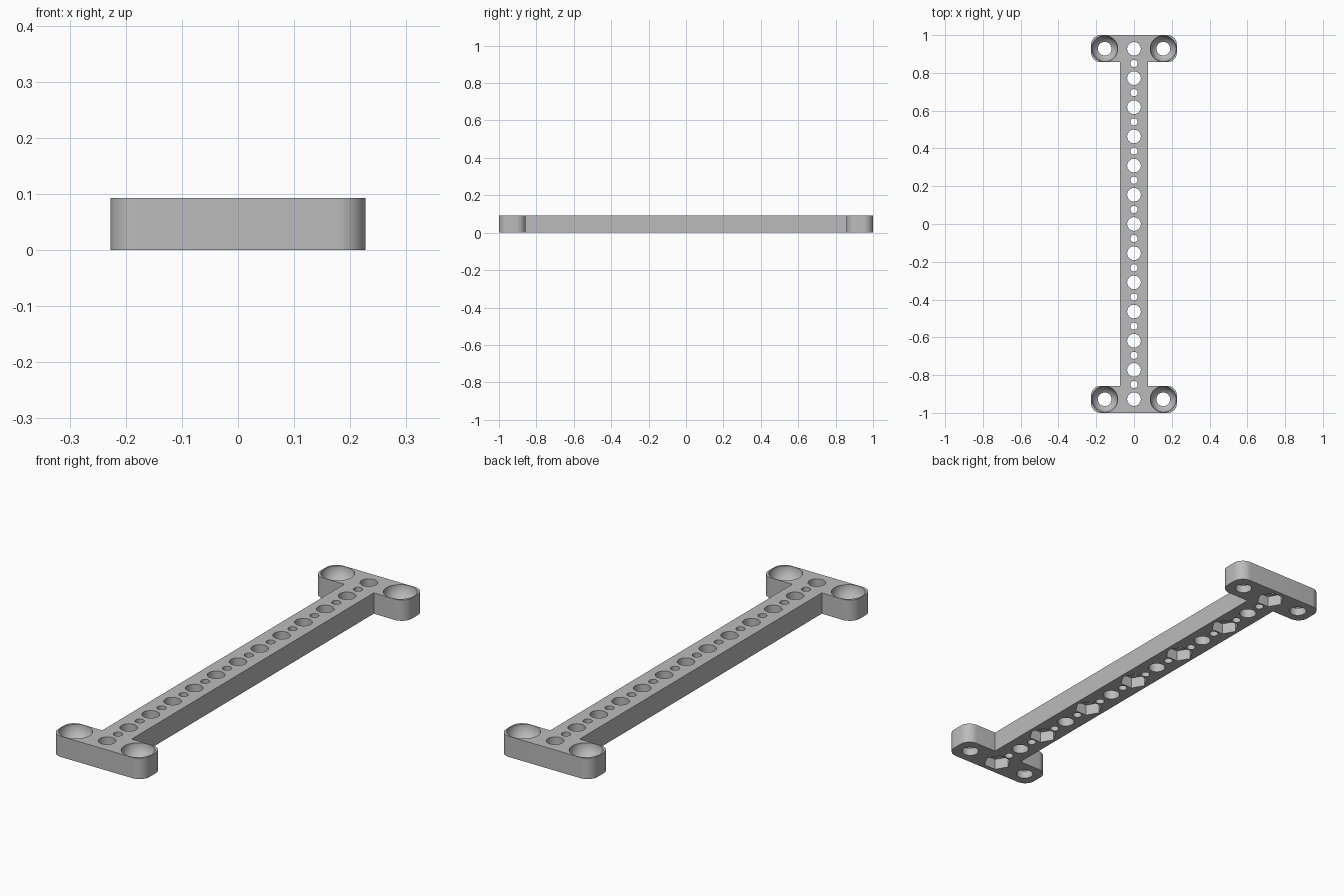
import bpy, bmesh, math
from mathutils import Matrix, Vector

cube = bpy.data.objects.get("Cube")
if cube:
    bpy.data.objects.remove(cube, do_unlink=True)

HEIGHT = 0.093
PLATE_X, PLATE_IN, BAR_X = 0.227, 0.857, 0.073
CORNER = 0.05
PITCH = 0.1545
MOUNT_X, MOUNT_Y = 0.155, 0.928

grey = bpy.data.materials.new("plain grey")
grey.use_nodes = True
colour = (0.5, 0.5, 0.5, 1)
grey.diffuse_color = colour
grey.node_tree.nodes["Principled BSDF"].inputs["Base Color"].default_value = colour


def make_object(name, bm):
    mesh = bpy.data.meshes.new(name)
    bmesh.ops.recalc_face_normals(bm, faces=bm.faces)
    bm.to_mesh(mesh)
    bm.free()
    mesh.materials.append(grey)
    obj = bpy.data.objects.new(name, mesh)
    bpy.context.scene.collection.objects.link(obj)
    return obj


def arc(cx, cy, start, steps=12):
    """Quarter-round corner, counter-clockwise from the start angle."""
    angles = [math.radians(start + 90 * i / steps) for i in range(steps + 1)]
    return [(cx + CORNER * math.cos(a), cy + CORNER * math.sin(a)) for a in angles]


def prism(bm, x, y, radius, low, high, sides):
    centre = Matrix.Translation((x, y, (low + high) / 2))
    bmesh.ops.create_cone(bm, cap_ends=True, segments=sides, radius1=radius,
                          radius2=radius, depth=high - low, matrix=centre)


def cut(target, name, bm):
    cutter = make_object(name, bm)
    cutter.hide_render = True
    mod = target.modifiers.new(name, "BOOLEAN")
    mod.operation = "DIFFERENCE"
    mod.solver = "EXACT"
    mod.object = cutter
    return cutter


# I-shaped body: bar with a rounded cross plate at each end
right_end = [(BAR_X, PLATE_IN)]
right_end += arc(PLATE_X - CORNER, PLATE_IN + CORNER, -90)
right_end += arc(PLATE_X - CORNER, 1 - CORNER, 0)
left_end = [(-x, y) for x, y in reversed(right_end)]
back = right_end + left_end
outline = back + [(-x, -y) for x, y in back]
bm = bmesh.new()
face = bm.faces.new([bm.verts.new((x, y, 0)) for x, y in outline])
new = bmesh.ops.extrude_face_region(bm, geom=[face])["geom"]
bmesh.ops.translate(bm, vec=Vector((0, 0, HEIGHT)),
                    verts=[v for v in new if isinstance(v, bmesh.types.BMVert)])
body = make_object("spacer_bar", bm)

# Through holes: alternating large and small along the bar, plus mounting holes
bm = bmesh.new()
for i in range(-6, 7):
    prism(bm, 0, i * PITCH, 0.036, -0.05, 0.15, 48)
for i in range(-6, 6):
    prism(bm, 0, (i + 0.5) * PITCH, 0.019, -0.05, 0.15, 32)
for sx in (-1, 1):
    for sy in (-1, 1):
        prism(bm, sx * MOUNT_X, sy * MOUNT_Y, 0.036, -0.05, 0.15, 48)
cutters = [cut(body, "through_holes", bm)]

# Hexagonal nut pockets under every other large hole
bm = bmesh.new()
for i in range(-6, 7, 2):
    prism(bm, 0, i * PITCH, 0.06, -0.05, 0.05, 6)
    hexagon = bm.verts[:][-12:]
    bmesh.ops.rotate(bm, verts=hexagon, cent=(0, i * PITCH, 0),
                     matrix=Matrix.Rotation(math.radians(30), 3, "Z"))
cutters.append(cut(body, "nut_pockets", bm))

# Turn each hexagon so that its corners point across the bar
pocket = cutters[-1].data
if max(v.co.x for v in pocket.vertices) < 0.055:
    for v in pocket.vertices:
        i = round(v.co.y / PITCH / 2) * 2 * PITCH
        v.co.x, v.co.y = v.co.y - i, i - v.co.x

# Bowl-shaped screw recesses in the top of the mounting holes
bm = bmesh.new()
for sx in (-1, 1):
    for sy in (-1, 1):
        centre = Matrix.Translation((sx * MOUNT_X, sy * MOUNT_Y, HEIGHT + 0.002))
        bmesh.ops.create_uvsphere(bm, u_segments=48, v_segments=32,
                                  radius=0.069, matrix=centre)
cutters.append(cut(body, "screw_recesses", bm))

# Bake the cuts and drop the cutters
bpy.context.view_layer.update()
graph = bpy.context.evaluated_depsgraph_get()
baked = bpy.data.meshes.new_from_object(body.evaluated_get(graph))
body.modifiers.clear()
body.data = baked
for cutter in cutters:
    bpy.data.objects.remove(cutter, do_unlink=True)

for obj in bpy.context.selected_objects:
    obj.select_set(False)
body.select_set(True)
bpy.context.view_layer.objects.active = body
bpy.ops.object.shade_smooth_by_angle(angle=math.radians(30))
